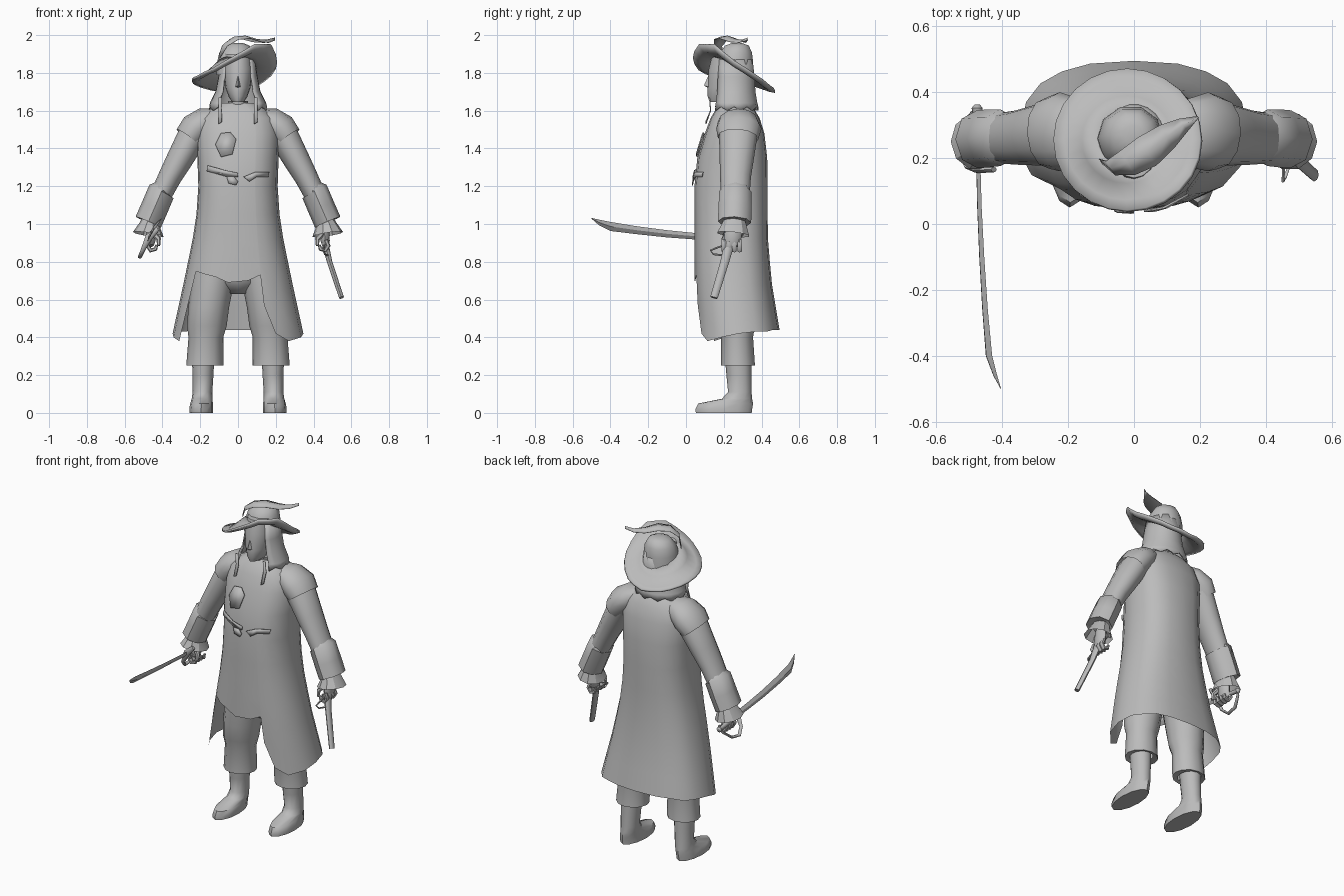
import bpy, bmesh, math
from mathutils import Vector

grey = bpy.data.materials.new("plain_grey")
grey.diffuse_color = (0.5, 0.5, 0.5, 1)


def make(name, verts, faces, angle=50, thick=0):
    me = bpy.data.meshes.new(name)
    me.from_pydata([tuple(v) for v in verts], [], faces)
    bm = bmesh.new()
    bm.from_mesh(me)
    bmesh.ops.remove_doubles(bm, verts=bm.verts, dist=0.0005)
    bmesh.ops.recalc_face_normals(bm, faces=bm.faces)
    bm.to_mesh(me)
    bm.free()
    for p in me.polygons:
        p.use_smooth = True
    me.set_sharp_from_angle(angle=math.radians(angle))
    me.materials.append(grey)
    ob = bpy.data.objects.new(name, me)
    bpy.context.collection.objects.link(ob)
    if thick:
        m = ob.modifiers.new("thickness", 'SOLIDIFY')
        m.thickness, m.offset = thick, 0
    return ob


def sheet(name, rows, closed=False, caps=False, **kw):
    """Skin a list of equally long point rows."""
    n = len(rows[0])
    faces = [(i * n + j, i * n + (j + 1) % n, (i + 1) * n + (j + 1) % n, (i + 1) * n + j)
             for i in range(len(rows) - 1) for j in range(n if closed else n - 1)]
    if caps:
        faces += [tuple(range(n)), tuple(range((len(rows) - 1) * n, len(rows) * n))]
    return make(name, [p for r in rows for p in r], faces, **kw)


def tube(name, secs, n=10, ref=(0, 1, 0), caps=True, level=False, **kw):
    """Sections (x, y, z, a, b): b is the radius along ref, a across it."""
    pts = [Vector(s[:3]) for s in secs]
    rows = []
    for i, s in enumerate(secs):
        t = (pts[min(i + 1, len(pts) - 1)] - pts[max(i - 1, 0)]).normalized()
        if level:
            t = Vector((0, 0, -1))
        r = Vector(ref)
        r = (r - t * r.dot(t)).normalized()
        u = r.cross(t)
        rows.append([pts[i] + u * s[3] * math.cos(k * math.tau / n) + r * s[4] * math.sin(k * math.tau / n)
                     for k in range(n)])
    return sheet(name, rows, True, caps, **kw)


def mirrored(secs, s):
    return [(s * p[0],) + tuple(p[1:]) for p in secs]


# Coat outline: height, half width, front y, back y
COAT = [(1.64, .09, .19, .33), (1.61, .14, .16, .36), (1.56, .20, .13, .39), (1.48, .22, .10, .415),
        (1.35, .215, .06, .43), (1.2, .21, .045, .432), (1.05, .22, .045, .432), (.92, .24, .045, .434),
        (.7, .285, .045, .452), (.38, .355, .06, .505)]
E = 0.8


def profile(z):
    for a, b in zip(COAT, COAT[1:]):
        if z >= b[0]:
            t = (a[0] - z) / (a[0] - b[0])
            return [p + (q - p) * t for p, q in zip(a[1:], b[1:])]
    return COAT[-1][1:]


def coat_point(deg, z):
    rx, yf, yb = profile(z)
    s, c = math.sin(math.radians(deg)), math.cos(math.radians(deg))
    x = rx * math.copysign(abs(s) ** E, s)
    return (x, (yf + yb) / 2 - (yb - yf) / 2 * math.copysign(abs(c) ** E, c), z)


# Coat with a ragged split hem; columns are (angle from front, hem height)
back = [(110, .43), (128, .43), (145, .44), (162, .44), (180, .44)]
right = [(7, .70), (20, .73), (21, .57), (30, .42), (45, .38), (70, .40), (90, .42)] + back
left = [(7, .69), (20, .72), (35, .735), (50, .75), (58, .38), (75, .40), (90, .42)] + back
cols = [(-a, h) for a, h in reversed(left)] + right
rows = [[coat_point(0 if abs(a) == 7 else a, c[0]) for a, h in cols] for c in COAT[:8]]
for t in (.25, .5, .75, 1):
    rows.append([coat_point(a * t if abs(a) == 7 else a, .92 + (h - .92) * t) for a, h in cols])
sheet("coat", rows, angle=60)

# Sleeves, cuffs, lace, hands
for s, side in ((1, "left"), (-1, "right")):
    tube(side + "_shoulder", mirrored([(.10, .27, 1.575, .04, .07), (.17, .275, 1.545, .075, .105),
         (.225, .28, 1.505, .085, .12), (.262, .275, 1.455, .078, .108)], s), 12, caps=False)
    tube(side + "_sleeve", mirrored([(.19, .28, 1.53, .07, .10), (.25, .275, 1.45, .078, .10),
         (.31, .268, 1.34, .07, .09), (.36, .262, 1.25, .062, .082), (.42, .26, 1.13, .055, .075)], s), 12)
    tube(side + "_cuff", mirrored([(.39, .262, 1.18, .058, .075), (.405, .262, 1.172, .073, .086),
         (.44, .26, 1.09, .073, .088), (.475, .257, 1.01, .073, .088), (.468, .257, 1.025, .055, .065)], s),
         8, caps=False)
    tube(side + "_lace", mirrored([(.455, .257, 1.04, .04, .05), (.468, .255, .99, .058, .07),
         (.475, .25, .945, .082, .088)], s), 10, caps=False, angle=30)
    tube(side + "_palm", mirrored([(.455, .25, 1.0, .024, .034), (.458, .25, .95, .026, .045),
         (.462, .245, .91, .024, .046), (.462, .24, .885, .016, .034)], s), 8)
    for k in range(4):
        y = .20 + k * .028
        tube(side + "_finger", mirrored([(.465, y, .915, .012, .013), (.478, y, .885, .012, .013),
             (.462, y, .86, .012, .013), (.436, y, .868, .011, .012), (.43, y, .89, .007, .009)], s), 6)
    tube(side + "_thumb", mirrored([(.445, .215, .95, .015, .015), (.42, .20, .92, .013, .013),
         (.42, .195, .885, .008, .009)], s), 6)

    # Breeches and boots
    tube(side + "_breeches", mirrored([(.10, .27, .88, .11, .13), (.13, .27, .72, .115, .13),
         (.155, .265, .56, .108, .115), (.165, .265, .46, .105, .10), (.17, .27, .40, .092, .085),
         (.176, .275, .25, .098, .09), (.176, .275, .255, .06, .07)], s), 12, caps=False, level=True)
    tube(side + "_boot", mirrored([(.185, .275, .30, .06, .07), (.185, .28, .2, .055, .066),
         (.188, .285, .11, .052, .062), (.19, .27, .075, .055, .08), (.193, .21, .05, .06, .145),
         (.195, .20, .02, .063, .15), (.195, .20, 0, .062, .148)], s), 12, level=True)

    # Front hair lock
    x = s * .095
    sheet(side + "_hair_lock", [[(x - .009, .125, 1.67), (x + .009, .125, 1.67)],
          [(x - .009, .13, 1.60), (x + .009, .13, 1.60)],
          [(x - .009, .105, 1.53), (x + .009, .105, 1.54)]], thick=.006)

# Seat of the breeches
tube("breeches_seat", [(0, .27, .95, .17, .13), (0, .27, .8, .19, .14), (0, .275, .69, .14, .12),
                       (0, .28, .63, .05, .07)], 12, level=True)

# Head with nose
tube("head", [(0, .25, 1.56, .055, .06), (0, .24, 1.65, .052, .06), (0, .195, 1.645, .03, .07),
              (0, .20, 1.675, .05, .085), (0, .21, 1.72, .066, .096), (0, .215, 1.77, .073, .097),
              (0, .22, 1.82, .078, .10), (0, .23, 1.9, .07, .09)], 16, level=True)
make("nose", [(0, .118, 1.785), (-.017, .125, 1.725), (.017, .125, 1.725), (0, .095, 1.733), (0, .12, 1.718)],
     [(0, 1, 3), (0, 3, 2), (3, 1, 4), (3, 4, 2)])

# Long hair, open over the face
rows = []
for z, rx, ry in ((1.87, .085, .10), (1.78, .10, .11), (1.70, .115, .115), (1.64, .145, .125), (1.60, .15, .13)):
    rows.append([(rx * math.sin(math.radians(a)), .25 - ry * math.cos(math.radians(a)), z + .02 * (i % 2) * (z < 1.61))
                 for i, a in enumerate(range(44, 317, 16))])
sheet("hair", rows, thick=.008)

# Hat brim with one side curled up; edge heights run counterclockwise from +x
edge = [1.86, 1.79, 1.73, 1.70, 1.71, 1.735, 1.76, 1.78, 1.82, 1.885, 1.95, 1.95]
rows = []
for f, dip in ((0, 0), (.35, .012), (.75, .02), (1, 0)):
    row = []
    for i in range(24):
        a = i * math.tau / 24
        h = (edge[i // 2] + edge[((i + 1) // 2) % 12]) / 2
        r = .085 + f * .133
        z0 = 1.845 - .04 * math.sin(a)
        row.append((-.02 + r * math.cos(a) * 1.03, .255 + r * math.sin(a) * .99, z0 + (h - z0) * f - dip))
    rows.append(row)
sheet("hat_brim", rows, True, thick=.012)
tube("hat_crown", [(-.01, .255, 1.79, .105, .105), (-.01, .26, 1.86, .10, .10), (-.008, .265, 1.91, .09, .088),
                   (-.005, .27, 1.945, .065, .065), (0, .27, 1.957, .03, .03)], 10, level=True)

# Feather: centre line with half widths
path = [(-.10, .19, 1.885, .008), (-.07, .17, 1.95, .025), (-.02, .185, 1.985, .042), (.04, .22, 1.99, .05),
        (.10, .265, 1.972, .04), (.15, .30, 1.968, .022), (.195, .325, 1.98, .002)]
sheet("feather", [[(x + w * .55, y - w * .85, z - .008), (x, y, z + .006), (x - w * .55, y + w * .85, z - .008)]
                  for x, y, z, w in path], thick=.003)


# Plates lying on the coat front
def plate(name, pts):
    verts = []
    for x, z in pts:
        rx, yf, yb = profile(z)
        c = math.sqrt(1 - min(1, abs(x) / rx) ** (2 / E))
        verts.append((x, (yf + yb) / 2 - (yb - yf) / 2 * c ** E - .012, z))
    make(name, verts, [tuple(range(len(pts)))], thick=.006)


plate("chest_plate", [(-.12, 1.42), (-.09, 1.48), (-.04, 1.485), (-.01, 1.45), (-.03, 1.37), (-.09, 1.355)])
plate("belt_pistol_barrel", [(-.16, 1.31), (-.165, 1.28), (-.04, 1.245), (0, 1.25), (0, 1.27), (-.07, 1.285)])
plate("belt_pistol_grip", [(-.06, 1.25), (-.05, 1.215), (-.01, 1.205), (0, 1.225), (-.02, 1.25)])
plate("belt_knife", [(.03, 1.25), (.06, 1.225), (.10, 1.25), (.16, 1.25), (.165, 1.275), (.09, 1.275)])

# Pistol pointing down
tube("pistol_barrel", [(.448, .25, .945, .018, .022), (.47, .22, .86, .017, .026), (.485, .205, .80, .014, .023),
                       (.548, .148, .61, .013, .02)], 8)
tube("pistol_grip", [(.455, .235, .92, .016, .02), (.442, .275, .95, .016, .022), (.436, .30, .945, .012, .016)], 8)
tube("pistol_trigger_guard", [(.458, .21, .89, .005, .005), (.454, .165, .875, .005, .005),
     (.452, .13, .86, .005, .005), (.46, .145, .84, .005, .005), (.475, .19, .835, .005, .005)], 6, ref=(1, 0, 0))

# Curved sword: blade spine, edge and two flat sides
blade = [(-.472, .17, .925, .016), (-.469, .05, .935, .017), (-.462, -.10, .948, .019), (-.452, -.26, .967, .021),
         (-.44, -.40, .987, .024), (-.421, -.46, 1.008, .015), (-.404, -.50, 1.03, .002)]
sheet("sword_blade", [[(x + w * .4, y, z + w), (x + .007 * w / .02, y, z), (x - w * .4, y, z - w),
                       (x - .007 * w / .02, y, z)] for x, y, z, w in blade], True, True, angle=25)
tube("sword_grip", [(-.472, .17, .925, .013, .013), (-.474, .26, .91, .014, .014), (-.475, .33, .90, .012, .012),
                    (-.476, .352, .90, .017, .017), (-.476, .362, .90, .008, .008)], 8, ref=(0, 0, 1))
tube("sword_guard", [(-.425, .165, .975, .008, .012), (-.472, .165, .93, .011, .02), (-.505, .175, .86, .008, .011),
     (-.52, .215, .825, .008, .011), (-.515, .28, .835, .008, .011), (-.49, .335, .88, .007, .009),
     (-.476, .345, .90, .006, .007)], 8, ref=(1, 0, 0))
